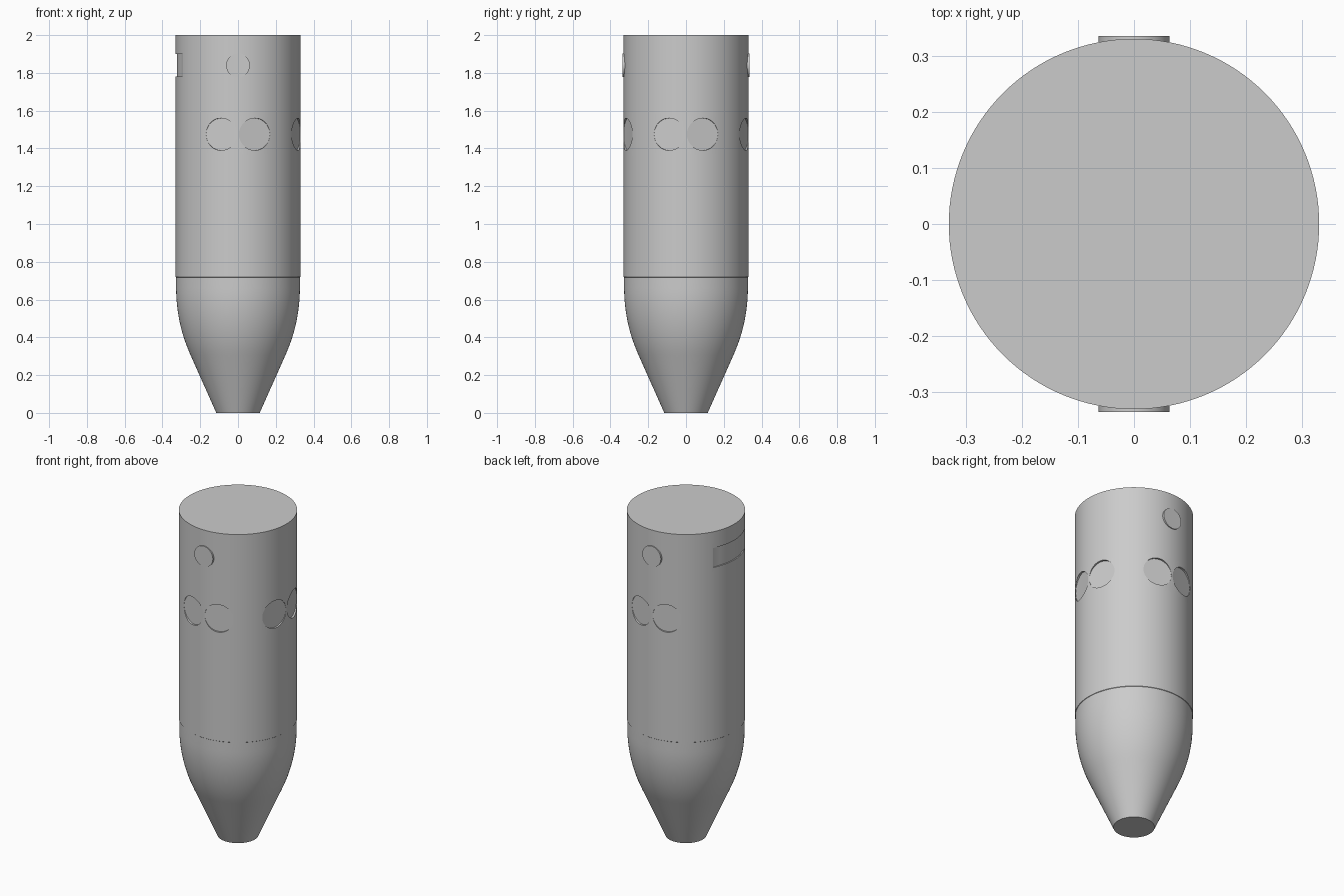
import bpy, bmesh, math
from mathutils import Matrix, Vector

if "Cube" in bpy.data.objects:
    bpy.data.objects.remove(bpy.data.objects["Cube"])

R = 0.33


def make_object(name, bm):
    bmesh.ops.recalc_face_normals(bm, faces=bm.faces)
    mesh = bpy.data.meshes.new(name)
    bm.to_mesh(mesh)
    bm.free()
    ob = bpy.data.objects.new(name, mesh)
    bpy.context.collection.objects.link(ob)
    return ob


def lathe(name, profile, n=128):
    bm = bmesh.new()
    rings = [[bm.verts.new((r * math.cos(2 * math.pi * i / n),
                            r * math.sin(2 * math.pi * i / n), z))
              for i in range(n)] for r, z in profile]
    for a, b in zip(rings, rings[1:]):
        for i in range(n):
            j = (i + 1) % n
            bm.faces.new((a[i], a[j], b[j], b[i]))
    bm.faces.new(rings[0])
    bm.faces.new(rings[-1])
    return make_object(name, bm)


def radial_disc(name, angle, z, radius, inner, outer):
    # Cylinder whose axis points outward from the body at the given angle
    d = Vector((math.cos(angle), math.sin(angle), 0))
    mat = (Matrix.Translation(d * (inner + outer) / 2 + Vector((0, 0, z)))
           @ d.to_track_quat('Z', 'Y').to_matrix().to_4x4())
    bm = bmesh.new()
    bmesh.ops.create_cone(bm, cap_ends=True, segments=64, radius1=radius,
                          radius2=radius, depth=outer - inner, matrix=mat)
    return make_object(name, bm)


def smooth(ob):
    bpy.ops.object.select_all(action='DESELECT')
    ob.select_set(True)
    bpy.context.view_layer.objects.active = ob
    bpy.ops.object.shade_smooth_by_angle(angle=math.radians(10))


# Body: tapered foot, curved shoulder, straight barrel
arc_r, arc_top, neck = 0.86, 0.66, 0.3275
profile = [(0.115, 0)]
for i in range(15):
    t = math.radians(24.3) * (1 - i / 14)
    profile.append((neck - arc_r * (1 - math.cos(t)), arc_top - arc_r * math.sin(t)))
profile += [(neck, 0.718), (R, 0.72)]
profile += [(R, z) for z in (1.36, 1.59, 1.75, 1.93, 2.0)]
body = lathe("body", profile)

# Round flat-bottomed pockets: a pair on the front, right and back
cutters = []
for side in (-90, 0, 90):
    for offset in (-15.8, 15.8):
        cutters.append(radial_disc("pocket_cutter", math.radians(side + offset),
                                   1.475, 0.085, 0.3183, 0.40))

# Shallow curved panel recess with sloped ends on the left
bm = bmesh.new()
outline = [(0.323, -22 + 44 * i / 16) for i in range(17)]
outline += [(0.3305, 28.4), (0.5, 28.4), (0.5, -28.4), (0.3305, -28.4)]
face = bm.faces.new([bm.verts.new((-r * math.cos(math.radians(a)),
                                   r * math.sin(math.radians(a)), 1.78))
                     for r, a in outline])
ext = bmesh.ops.extrude_face_region(bm, geom=[face])
bmesh.ops.translate(bm, vec=(0, 0, 0.12),
                    verts=[v for v in ext["geom"] if isinstance(v, bmesh.types.BMVert)])
cutters.append(make_object("panel_cutter", bm))

for c in cutters:
    mod = body.modifiers.new("recess", 'BOOLEAN')
    mod.operation = 'DIFFERENCE'
    mod.solver = 'EXACT'
    mod.object = c
    c.hide_render = True

# Bake the recesses and remove the cutters
deps = bpy.context.evaluated_depsgraph_get()
baked = bpy.data.meshes.new_from_object(body.evaluated_get(deps))
body.modifiers.clear()
body.data = baked
for c in cutters:
    bpy.data.objects.remove(c)
smooth(body)

# Small raised buttons on the front and back
for name, angle in (("front_button", -90), ("back_button", 90)):
    smooth(radial_disc(name, math.radians(angle), 1.84, 0.063, 0.30, 0.335))
